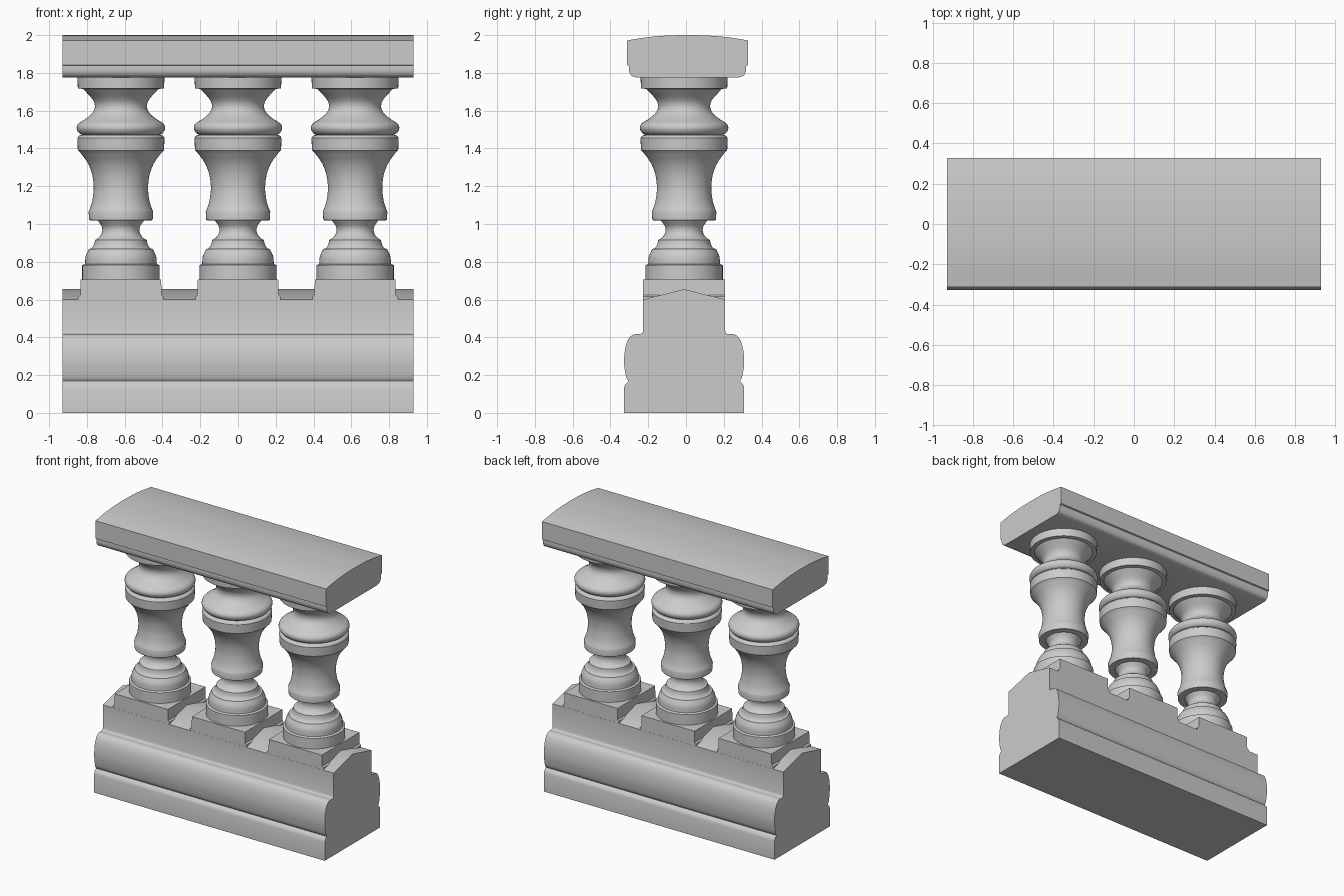
import bpy, bmesh, math
from mathutils import Vector

if "Cube" in bpy.data.objects:
    bpy.data.objects.remove(bpy.data.objects["Cube"])

LENGTH_HALF = 0.928
BASE_Y, RAIL_Y = -0.01, 0.008
BALUSTER_X = (-0.62, 0.0, 0.62)


def smooth_run(pts, steps=5):
    """Catmull-Rom curve through a run of 2D points; two points stay straight."""
    if len(pts) < 3:
        return [Vector(p) for p in pts]
    p = [Vector(q) for q in pts]
    p = [2 * p[0] - p[1]] + p + [2 * p[-1] - p[-2]]
    out = []
    for a, b, c, d in zip(p, p[1:], p[2:], p[3:]):
        for i in range(steps):
            t = i / steps
            out.append(0.5 * (2 * b + (c - a) * t + (2 * a - 5 * b + 4 * c - d) * t**2
                              + (3 * b - a - 3 * c + d) * t**3))
    return out + [p[-2]]


def profile(runs):
    """Join runs, keeping a sharp corner between neighbours."""
    pts = []
    for run in runs:
        for q in smooth_run(run):
            if not pts or (q - pts[-1]).length > 1e-4:
                pts.append(q)
    return pts


def finish(bm, name, location):
    bmesh.ops.recalc_face_normals(bm, faces=bm.faces)
    mesh = bpy.data.meshes.new(name)
    bm.to_mesh(mesh)
    bm.free()
    obj = bpy.data.objects.new(name, mesh)
    obj.location = location
    bpy.context.collection.objects.link(obj)
    bpy.ops.object.select_all(action='DESELECT')
    obj.select_set(True)
    bpy.context.view_layer.objects.active = obj
    bpy.ops.object.shade_smooth_by_angle(angle=math.radians(32))
    return obj


def extrude_profile(name, runs, y):
    """Mirror a half outline (y, z) and sweep it along x."""
    half = profile(runs)
    outline = half + [Vector((-q.x, q.y)) for q in reversed(half) if q.x > 1e-5]
    bm = bmesh.new()
    face = bm.faces.new([bm.verts.new((-LENGTH_HALF, q.x, q.y)) for q in outline])
    res = bmesh.ops.extrude_face_region(bm, geom=[face])
    moved = [v for v in res["geom"] if isinstance(v, bmesh.types.BMVert)]
    bmesh.ops.translate(bm, verts=moved, vec=(2 * LENGTH_HALF, 0, 0))
    return finish(bm, name, (0, y, 0))


def lathe(name, runs, segments=56):
    """Spin a (radius, z) profile around z and cap both ends."""
    pts = profile(runs)
    bm = bmesh.new()
    rings = [[bm.verts.new((q.x * math.cos(2 * math.pi * i / segments),
                            q.x * math.sin(2 * math.pi * i / segments), q.y))
              for i in range(segments)] for q in pts]
    for lo, hi in zip(rings, rings[1:]):
        for i in range(segments):
            j = (i + 1) % segments
            bm.faces.new((lo[i], lo[j], hi[j], hi[i]))
    bm.faces.new(rings[0][::-1])
    bm.faces.new(rings[-1])
    return finish(bm, name, (0, BASE_Y, 0))


# Moulded base with half-round roll and gabled top
extrude_profile("base", [
    [(0.318, 0), (0.318, 0.135)],
    [(0.318, 0.135), (0.312, 0.15), (0.295, 0.168)],
    [(0.295, 0.168), (0.308, 0.195), (0.318, 0.27), (0.311, 0.345),
     (0.292, 0.395), (0.265, 0.416), (0.235, 0.417)],
    [(0.235, 0.417), (0.222, 0.422), (0.217, 0.435)],
    [(0.217, 0.435), (0.217, 0.60)],
    [(0.217, 0.60), (0, 0.655)],
], BASE_Y)

# Handrail with curved top and rounded lower edge
extrude_profile("handrail", [
    [(0, 1.775), (0.27, 1.775)],
    [(0.27, 1.775), (0.296, 1.785), (0.309, 1.808), (0.311, 1.838)],
    [(0.311, 1.838), (0.321, 1.842)],
    [(0.321, 1.842), (0.321, 1.972)],
    [(0.321, 1.972), (0.21, 1.989), (0.10, 1.998), (0, 2.0)],
], RAIL_Y)

# Baluster turning, foot to cap
baluster = lathe("baluster_1", [
    [(0.205, 0.70), (0.205, 0.782)],
    [(0.205, 0.782), (0.19, 0.788)],
    [(0.19, 0.788), (0.186, 0.83), (0.168, 0.868)],
    [(0.168, 0.868), (0.155, 0.872), (0.143, 0.89), (0.137, 0.915)],
    [(0.137, 0.915), (0.115, 0.93), (0.1, 0.955), (0.101, 0.985), (0.122, 1.018)],
    [(0.122, 1.018), (0.168, 1.02)],
    [(0.168, 1.02), (0.171, 1.065)],
    [(0.171, 1.065), (0.156, 1.105), (0.147, 1.15), (0.144, 1.2),
     (0.153, 1.265), (0.177, 1.325), (0.215, 1.378)],
    [(0.215, 1.378), (0.228, 1.39)],
    [(0.228, 1.39), (0.231, 1.455)],
    [(0.231, 1.455), (0.222, 1.467), (0.205, 1.472)],
    [(0.205, 1.472), (0.223, 1.483), (0.234, 1.507), (0.224, 1.532),
     (0.185, 1.558), (0.15, 1.59), (0.138, 1.622), (0.15, 1.66), (0.2, 1.715)],
    [(0.2, 1.715), (0.228, 1.718)],
    [(0.228, 1.718), (0.231, 1.78)],
])
baluster.location.x = BALUSTER_X[0]
for n, x in enumerate(BALUSTER_X[1:], 2):
    copy = bpy.data.objects.new(f"baluster_{n}", baluster.data)
    copy.location = (x, BASE_Y, 0)
    bpy.context.collection.objects.link(copy)

# Square plinth blocks with slightly flared feet, under each baluster
for n, x in enumerate(BALUSTER_X, 1):
    bm = bmesh.new()
    levels = [[bm.verts.new((sx * w, sy * 0.2165, z)) for sx, sy in
               ((-1, -1), (1, -1), (1, 1), (-1, 1))]
              for w, z in ((0.226, 0.58), (0.226, 0.615), (0.215, 0.625), (0.213, 0.705))]
    for lo, hi in zip(levels, levels[1:]):
        for i in range(4):
            j = (i + 1) % 4
            bm.faces.new((lo[i], lo[j], hi[j], hi[i]))
    bm.faces.new(levels[0][::-1])
    bm.faces.new(levels[-1])
    finish(bm, f"plinth_{n}", (x, BASE_Y, 0))
